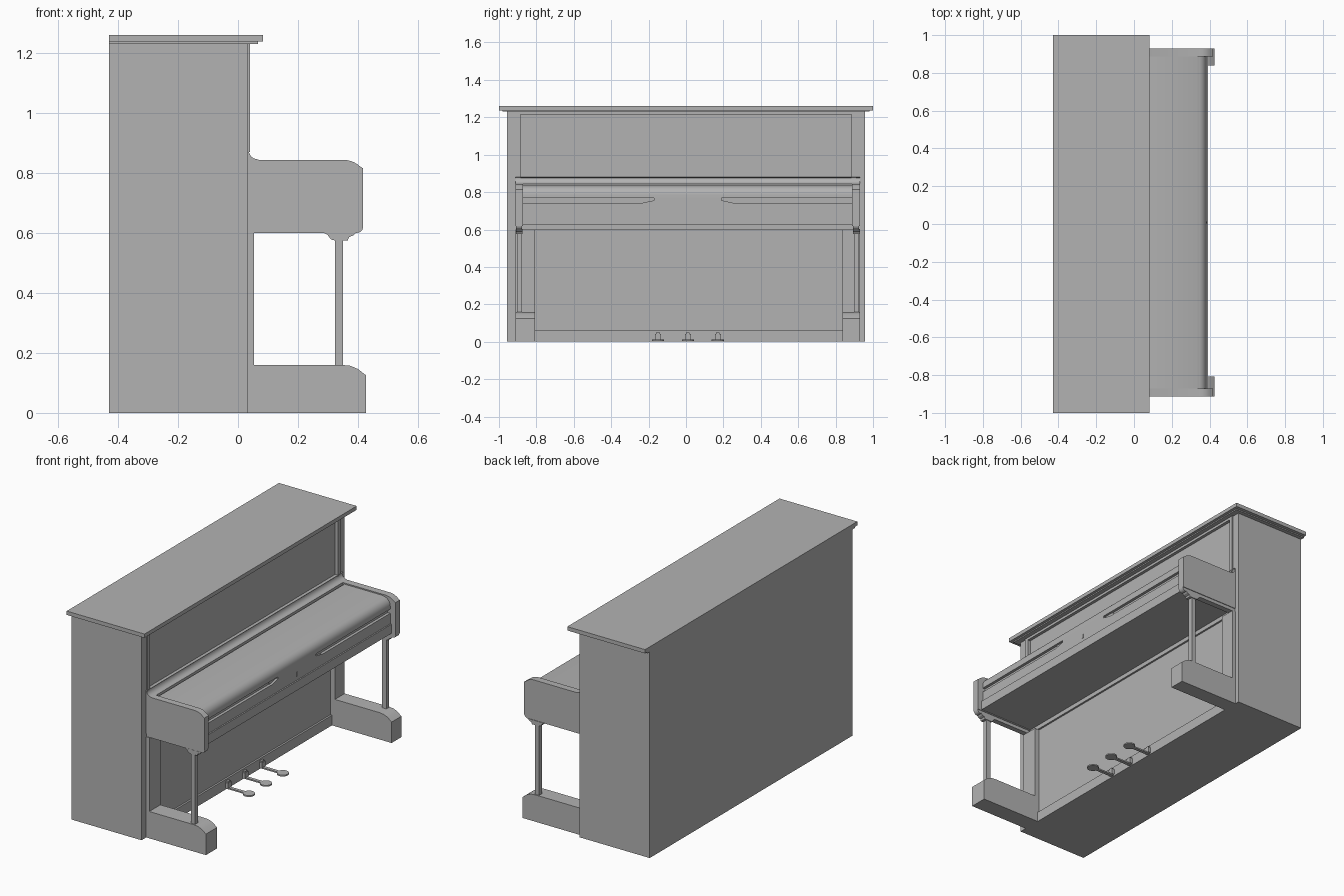
import bpy, bmesh, math

if "Cube" in bpy.data.objects:
    bpy.data.objects.remove(bpy.data.objects["Cube"])

mat = bpy.data.materials.new("grey")
mat.diffuse_color = (0.45, 0.45, 0.45, 1)
mat.use_nodes = True
mat.node_tree.nodes["Principled BSDF"].inputs["Base Color"].default_value = mat.diffuse_color


def finish(bm, name, smooth=False):
    bmesh.ops.recalc_face_normals(bm, faces=bm.faces)
    me = bpy.data.meshes.new(name)
    bm.to_mesh(me)
    bm.free()
    me.materials.append(mat)
    ob = bpy.data.objects.new(name, me)
    bpy.context.collection.objects.link(ob)
    if smooth:
        bpy.ops.object.select_all(action='DESELECT')
        ob.select_set(True)
        bpy.context.view_layer.objects.active = ob
        bpy.ops.object.shade_smooth_by_angle(angle=math.radians(30))
    return ob


def extrude(name, pts, vec, place, smooth=False):
    """Extrude a flat outline; place maps (u, v) to a 3D point."""
    bm = bmesh.new()
    face = bm.faces.new([bm.verts.new(place(u, v)) for u, v in pts])
    ext = bmesh.ops.extrude_face_region(bm, geom=[face])
    verts = [g for g in ext["geom"] if isinstance(g, bmesh.types.BMVert)]
    bmesh.ops.translate(bm, verts=verts, vec=vec)
    return finish(bm, name, smooth)


def side_profile(name, pts, y0, y1, smooth=False):
    return extrude(name, pts, (0, y1 - y0, 0), lambda x, z: (x, y0, z), smooth)


def plan_profile(name, pts, z0, z1):
    return extrude(name, pts, (0, 0, z1 - z0), lambda x, y: (x, y, z0))


def box(name, x0, x1, y0, y1, z0, z1):
    return plan_profile(name, [(x0, y0), (x1, y0), (x1, y1), (x0, y1)], z0, z1)


def arc(cx, cz, r, a0, a1, n=6, rz=None):
    rz = r if rz is None else rz
    out = []
    for i in range(n + 1):
        a = math.radians(a0 + (a1 - a0) * i / n)
        out.append((cx + r * math.cos(a), cz + rz * math.sin(a)))
    return out


BACK, FRONT = -0.43, 0.033
IN0, IN1 = -0.872, 0.888          # inner faces of the key arms
OUT0, OUT1 = -0.912, 0.93         # outer faces of the key arms

# Case: core, side walls, rails and lid
box("case_core", BACK, 0.022, -0.94, 0.94, 0, 1.235)
for n, y in (("left", -0.956), ("right", 0.906)):
    box(n + "_side_wall", BACK, FRONT, y, y + 0.05, 0, 1.237)
box("bottom_rail", 0, FRONT, -0.91, 0.91, 0, 0.06)
box("key_rail", 0, FRONT, -0.91, 0.91, 0.6, 0.88)
box("lid", BACK, 0.083, -1, 1, 1.237, 1.26)
box("lid_moulding", BACK, 0.066, -0.98, 0.98, 1.23, 1.238)

# Upper panel frame strips
for n, y in (("left", -0.91), ("right", 0.885)):
    box(n + "_panel_stile", 0, 0.04, y, y + 0.025, 0.87, 1.23)
box("panel_top_rail", 0, 0.04, -0.9, 0.9, 1.215, 1.23)

# Curved moulding behind the fallboard
cove = [(0, 0.82), (0.07, 0.82), (0.07, 0.843)] + arc(0.066, 0.875, 0.03, 270, 180, 6) + [
    (0.042, 0.88), (0, 0.88)]
side_profile("back_moulding", cove, OUT0, OUT1, True)

# Fallboard with rounded nose, and key slip below it
board = [(0.08, 0.77), (0.08, 0.836), (0.335, 0.836)] + arc(0.335, 0.786, 0.048, 85, 0, 8) + [(0.383, 0.768)]
side_profile("fallboard", board, IN0, IN1, True)
box("fallboard_front", 0.03, 0.383, -0.17, 0.19, 0.742, 0.769)
for n, y0, tip in (("left", IN0, -0.235), ("right", IN1, 0.255)):
    # Tapered finger slot: thin lip standing back from the front
    box(n + "_slot_back", 0.03, 0.366, min(y0, tip), max(y0, tip), 0.742, 0.769)
    end = -0.165 if n == "left" else 0.185
    extrude(n + "_slot_tip", [(tip, 0.769), (end, 0.769), (end, 0.757), (tip, 0.742), ],
            (0.34, 0, 0), lambda y, z: (0.03, y, z))
    bm_y = sorted((tip, end))
    extrude(n + "_slot_floor", [(tip, 0.742), (end, 0.742), (end, 0.757)],
            (0.353, 0, 0), lambda y, z: (0.03, y, z))
box("fallboard_lower", 0.03, 0.383, IN0, IN1, 0.68, 0.743)
box("key_slip", 0.03, 0.391, IN0, IN1, 0.625, 0.68)
box("keyhole_plate", 0.38, 0.386, 0.003, 0.013, 0.705, 0.73)

# Key arms, under-arm rails, leg capitals, columns, pilasters and feet
arm = [(0.02, 0.62), (0.417, 0.62), (0.417, 0.815)] + arc(0.352, 0.763, 0.08, 38, 90, 6)[1:] + [
    (0.06, 0.843), (0.045, 0.85), (0.036, 0.868), (0.02, 0.868)]
rail = [(0.02, 0.622), (0.02, 0.6), (0.395, 0.6)] + arc(0.397, 0.62, 0.02, 270, 360, 4)
cap = [(0.28, 0.602), (0.298, 0.594), (0.31, 0.578), (0.322, 0.575), (0.366, 0.575),
       (0.37, 0.586), (0.385, 0.592), (0.394, 0.602)]
foot = [(0.02, 0), (0.427, 0), (0.427, 0.125), (0.4, 0.146), (0.375, 0.157), (0.345, 0.16), (0.02, 0.16)]
for n, y0, y1, f0, f1, c in (("left", OUT0, IN0, OUT0, -0.807, -0.891),
                             ("right", IN1, OUT1, 0.838, OUT1, 0.911)):
    side_profile(n + "_arm", arm, y0, y1, True)
    side_profile(n + "_arm_rail", rail, y0 + 0.004, y1 - 0.004, True)
    side_profile(n + "_capital", cap, c - 0.018, c + 0.018)
    box(n + "_column", 0.323, 0.35, c - 0.0135, c + 0.0135, 0.155, 0.58)
    box(n + "_pilaster", 0, 0.053, f0, f1, 0.15, 0.6)
    side_profile(n + "_foot", foot, f0, f1, True)

# Pedals: flat lever with a round tip, and an upright bracket
for n, y in (("left", -0.15), ("middle", 0.01), ("right", 0.17)):
    lever = [(0.02, y + 0.01), (0.02, y - 0.01), (0.15, y - 0.01)] + arc(0.177, y, 0.033, -160, 160, 16)
    lever += [(0.15, y + 0.01)]
    plan_profile(n + "_pedal", lever, 0.004, 0.012)
    box(n + "_pedal_bracket", 0.03, 0.05, y - 0.016, y + 0.016, 0.01, 0.042)
    box(n + "_bracket_cap", 0.03, 0.047, y - 0.01, y + 0.01, 0.042, 0.05)
